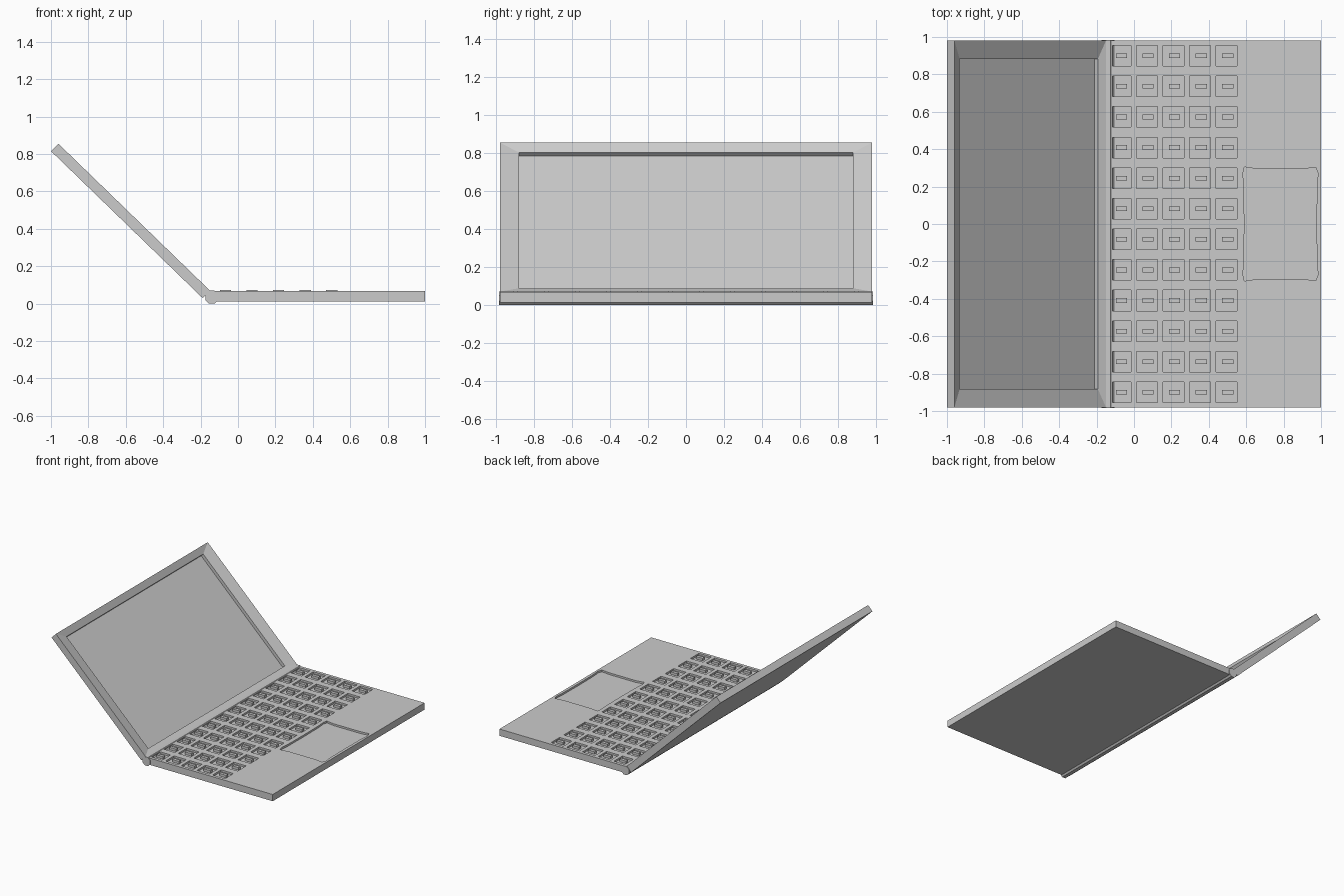
import bpy, bmesh, math
from mathutils import Vector

if "Cube" in bpy.data.objects:
    bpy.data.objects.remove(bpy.data.objects["Cube"])

grey = bpy.data.materials.new("light_grey")
grey.diffuse_color = (0.6, 0.6, 0.6, 1)
grey.use_nodes = True
grey.node_tree.nodes["Principled BSDF"].inputs["Base Color"].default_value = grey.diffuse_color


def finish(name, bm):
    bmesh.ops.recalc_face_normals(bm, faces=bm.faces)
    me = bpy.data.meshes.new(name)
    bm.to_mesh(me)
    bm.free()
    me.materials.append(grey)
    ob = bpy.data.objects.new(name, me)
    bpy.context.collection.objects.link(ob)
    return ob


def loft(bm, rings):
    """Closed solid through a list of equal-length point rings."""
    vs = [[bm.verts.new(p) for p in r] for r in rings]
    n = len(vs[0])
    for a, b in zip(vs, vs[1:]):
        for i in range(n):
            j = (i + 1) % n
            bm.faces.new((a[i], a[j], b[j], b[i]))
    bm.faces.new(vs[0][::-1])
    bm.faces.new(vs[-1])


def prism(bm, outline, z0, z1):
    loft(bm, [[(x, y, z) for x, y in outline] for z in (z0, z1)])


def rect(x0, x1, y0, y1):
    return [(x0, y0), (x1, y0), (x1, y1), (x0, y1)]


TOP, FLOOR = 0.067, 0.052
key_cells = [(0.013 + 0.142 * (r - 1), -0.9 + 0.1636 * c)
             for r in range(5) for c in range(12)]

# keyboard base
bm = bmesh.new()
prism(bm, rect(-0.122, 1.0, -0.98, 0.98), 0.012, TOP)
base = finish("keyboard_base", bm)

# key wells and touchpad well, cut into the base
bm = bmesh.new()
for x, y in key_cells:
    prism(bm, rect(max(x, -0.115), x + 0.112, y - 0.055, y + 0.055), FLOOR, 0.1)
half = [(0.59, 0), (0.588, 0.2), (0.582, 0.27), (0.59, 0.305), (0.66, 0.294),
        (0.9, 0.294), (0.972, 0.303), (0.984, 0.27), (0.978, 0.2), (0.976, 0)]
pad = half + [(x, -y) for x, y in half[-2:0:-1]]
prism(bm, pad, FLOOR, 0.1)
cutter = finish("well_cutter", bm)
cutter.hide_render = True
mod = base.modifiers.new("wells", 'BOOLEAN')
mod.operation = 'DIFFERENCE'
mod.solver = 'EXACT'
mod.object = cutter
bpy.context.view_layer.objects.active = base
bpy.ops.object.modifier_apply(modifier=mod.name)
bpy.data.objects.remove(cutter)

# key stems standing in the wells
bm = bmesh.new()
for x, y in key_cells:
    prism(bm, rect(x + 0.032, x + 0.092, y - 0.0125, y + 0.0125), FLOOR - 0.005, 0.072)
finish("keys", bm)

# hinge barrel, eight sides with a flat top
bm = bmesh.new()
r = 0.035 / math.cos(math.pi / 8)
angles = [math.pi / 8 + i * math.pi / 4 for i in range(8)]
loft(bm, [[(-0.14 + r * math.cos(a), y, 0.035 + r * math.sin(a)) for a in angles]
          for y in (-0.985, 0.985)])
finish("hinge", bm)

# tilted lid: back, front rim, sloping bezel, sunken display
foot = Vector((-0.15, 0, 0.07))
up = Vector((-0.81, 0, 0.785)).normalized()
out = Vector((up.z, 0, -up.x))


def lid_ring(u0, u1, w, depth):
    return [foot + up * u + out * depth + Vector((0, y, 0))
            for u, y in ((u0, -w), (u0, w), (u1, w), (u1, -w))]


bm = bmesh.new()
loft(bm, [lid_ring(0, 1.128, 0.98, -0.056), lid_ring(0, 1.128, 0.98, 0),
          lid_ring(0.043, 1.072, 0.882, -0.018), lid_ring(0.043, 1.072, 0.882, -0.044)])
finish("screen_lid", bm)
